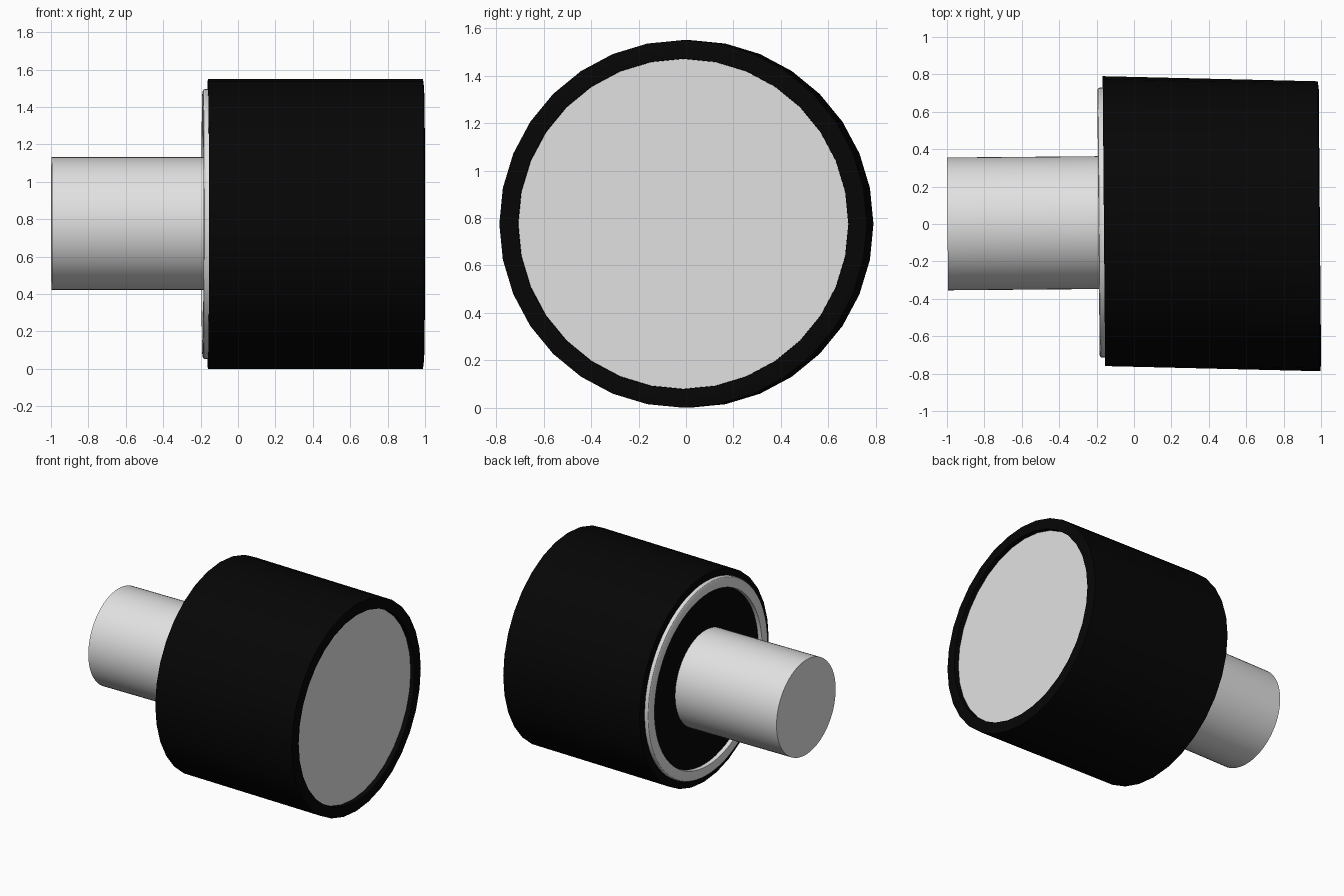
import bpy, bmesh, math

if "Cube" in bpy.data.objects:
    bpy.data.objects.remove(bpy.data.objects["Cube"])

ZC = 0.775      # height of the common axis
TILT = 0.0085   # slight turn of the whole part about z


def material(name, rgb):
    m = bpy.data.materials.new(name)
    m.diffuse_color = (*rgb, 1)
    m.use_nodes = True
    m.node_tree.nodes["Principled BSDF"].inputs["Base Color"].default_value = m.diffuse_color
    return m


grey = material("light grey", (0.757, 0.757, 0.757))
black = material("black", (0.0018, 0.0018, 0.0018))


def lathe(name, profile, sides, mat, axis, zc=ZC):
    """Spin (x, radius) points about an axis y = a + b*x; both ends are capped."""
    a, b = axis
    bm = bmesh.new()
    rings = []
    for x, r in profile:
        ring = []
        for i in range(sides):
            t = 2 * math.pi * i / sides
            dy = r * math.cos(t)
            ring.append(bm.verts.new((x - TILT * dy, a + b * x + dy, zc + r * math.sin(t))))
        rings.append(ring)
    for p, q in zip(rings, rings[1:]):
        for i in range(sides):
            j = (i + 1) % sides
            bm.faces.new((p[i], p[j], q[j], q[i]))
    bm.faces.new(rings[0])
    bm.faces.new(rings[-1])
    bmesh.ops.recalc_face_normals(bm, faces=bm.faces)
    me = bpy.data.meshes.new(name)
    bm.to_mesh(me)
    bm.free()
    me.materials.append(mat)
    ob = bpy.data.objects.new(name, me)
    bpy.context.collection.objects.link(ob)
    bpy.ops.object.select_all(action='DESELECT')
    ob.select_set(True)
    bpy.context.view_layer.objects.active = ob
    bpy.ops.object.shade_smooth_by_angle(angle=math.radians(30))
    return ob


shaft_axis = (0.009, TILT)
roller_axis = (0.0115, -0.0238)   # the roller is slightly sheared

# Black roller sleeve with a raised lip around a recessed end
lathe("roller_sleeve",
      [(-0.161, 0.775), (0.989, 0.775), (0.994, 0.735), (0.994, 0.697), (0.94, 0.695)],
      32, black, roller_axis)

# Grey plate sunk in the free end
lathe("end_plate", [(0.945, 0.696), (0.960, 0.696)], 32, grey, roller_axis)

# Hub flange with rounded rim and deep recess
lathe("hub_flange",
      [(-0.10, 0.722), (-0.178, 0.722), (-0.186, 0.717), (-0.190, 0.708),
       (-0.190, 0.645), (-0.125, 0.640)], 64, grey, shaft_axis, 0.774)

# Shaft
lathe("shaft", [(-0.997, 0.355), (-0.11, 0.355)], 64, grey, shaft_axis, 0.777)
